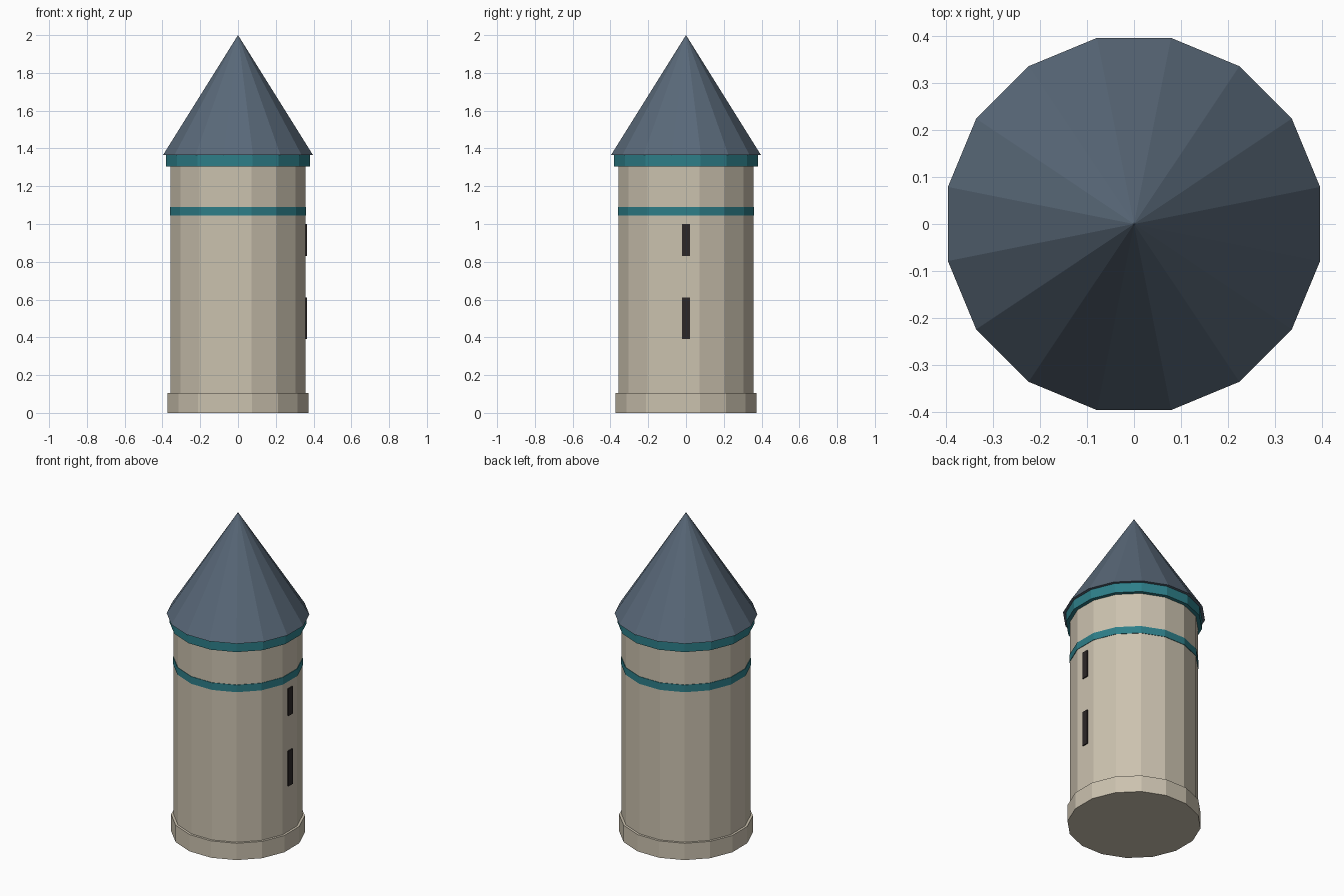
import bpy, math

if "Cube" in bpy.data.objects:
    bpy.data.objects.remove(bpy.data.objects["Cube"])

SIDES = 16
FLAT = math.cos(math.pi / SIDES)  # flat-to-corner ratio


def material(name, rgb):
    m = bpy.data.materials.new(name)
    m.diffuse_color = (*rgb, 1)
    m.use_nodes = True
    m.node_tree.nodes["Principled BSDF"].inputs["Base Color"].default_value = m.diffuse_color
    return m


stone = material("stone", (0.60, 0.54, 0.43))
teal = material("teal", (0.027, 0.21, 0.25))
slate = material("slate", (0.10, 0.14, 0.19))
dark = material("dark", (0.025, 0.02, 0.02))


def drum(name, half_width, z0, z1, mat, top=None):
    """Sixteen-sided drum or cone with a flat facing each axis."""
    r = half_width / FLAT
    bpy.ops.mesh.primitive_cone_add(
        vertices=SIDES, radius1=r, radius2=r if top is None else top,
        depth=z1 - z0, location=(0, 0, (z0 + z1) / 2),
        rotation=(0, 0, math.pi / SIDES))
    ob = bpy.context.object
    ob.name = name
    ob.data.materials.append(mat)


def window(name, z0, z1):
    bpy.ops.mesh.primitive_cube_add(size=1, location=(0.35, 0, (z0 + z1) / 2))
    ob = bpy.context.object
    ob.name = name
    ob.scale = (0.03, 0.04, z1 - z0)
    ob.data.materials.append(dark)


# Stone shaft and plinth
drum("plinth", 0.372, 0, 0.105, stone)
drum("tower_wall", 0.358, 0.08, 1.32, stone)

# Teal bands
drum("string_course", 0.361, 1.045, 1.09, teal)
drum("eaves_band", 0.38, 1.305, 1.368, teal)

# Pointed roof
drum("roof", 0.397, 1.365, 2.0, slate, top=0)

# Slit windows on the right side
window("lower_window", 0.39, 0.61)
window("upper_window", 0.83, 1.0)
